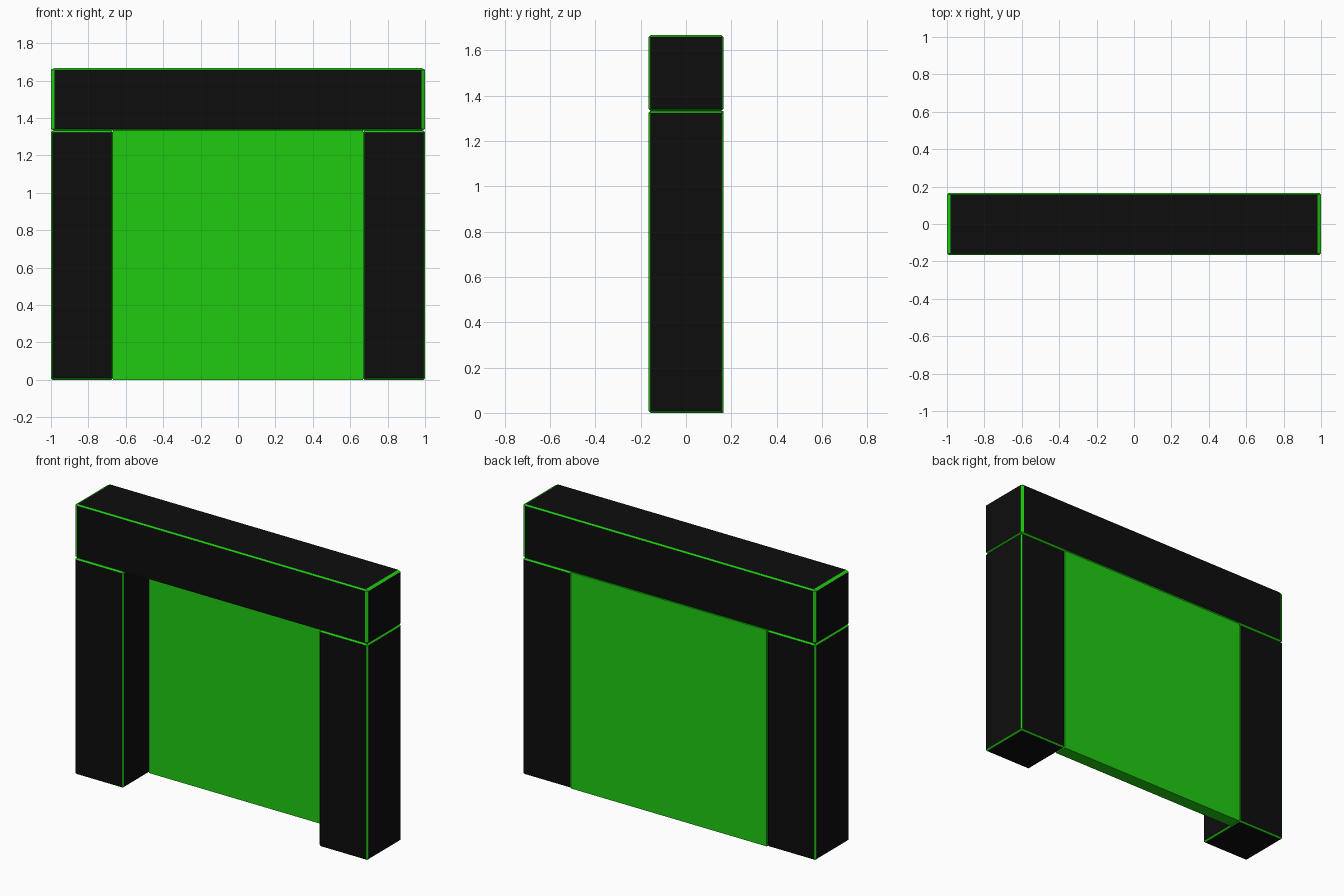
import bpy, bmesh
from mathutils import Matrix, Vector

if "Cube" in bpy.data.objects:
    bpy.data.objects.remove(bpy.data.objects["Cube"])


def material(name, rgb):
    m = bpy.data.materials.new(name)
    m.diffuse_color = (*rgb, 1)
    m.use_nodes = True
    m.node_tree.nodes["Principled BSDF"].inputs["Base Color"].default_value = m.diffuse_color
    return m


black = material("black", (0.004, 0.004, 0.004))
green = material("green", (0.014, 0.6, 0.006))


def block(name, lo, hi, mats, chamfer=0, stretch=1):
    """Box from lo to hi; chamfered edges take the second material."""
    lo, hi = Vector(lo), Vector(hi)
    size = hi - lo
    size.x /= stretch
    bm = bmesh.new()
    bmesh.ops.create_cube(bm, size=1, matrix=Matrix.Diagonal((*size, 1)))
    if chamfer:
        bmesh.ops.bevel(bm, geom=bm.edges[:], offset=chamfer, segments=1,
                        affect='EDGES', profile=0.5, material=1)
    bmesh.ops.scale(bm, vec=(stretch, 1, 1), verts=bm.verts)
    bmesh.ops.translate(bm, vec=(lo + hi) / 2, verts=bm.verts)
    mesh = bpy.data.meshes.new(name)
    bm.to_mesh(mesh)
    bm.free()
    for m in mats:
        mesh.materials.append(m)
    ob = bpy.data.objects.new(name, mesh)
    bpy.context.collection.objects.link(ob)
    return ob


D, INNER, POST_TOP, TOP = 0.166, 0.667, 1.333, 1.667

# Two side posts with glowing chamfered edges
for side, x0, x1 in (("left", -1, -INNER), ("right", INNER, 1)):
    block(side + "_post", (x0, -D, 0), (x1, D, POST_TOP), (black, green), 0.009)

# Lintel across the top, its chamfers stretched along x
block("lintel", (-1, -D, POST_TOP), (1, D, TOP), (black, green), 0.009, 2)

# Green panel filling the opening at the back
block("back_panel", (-INNER, 0.085, 0), (INNER, D, POST_TOP), (green,))
